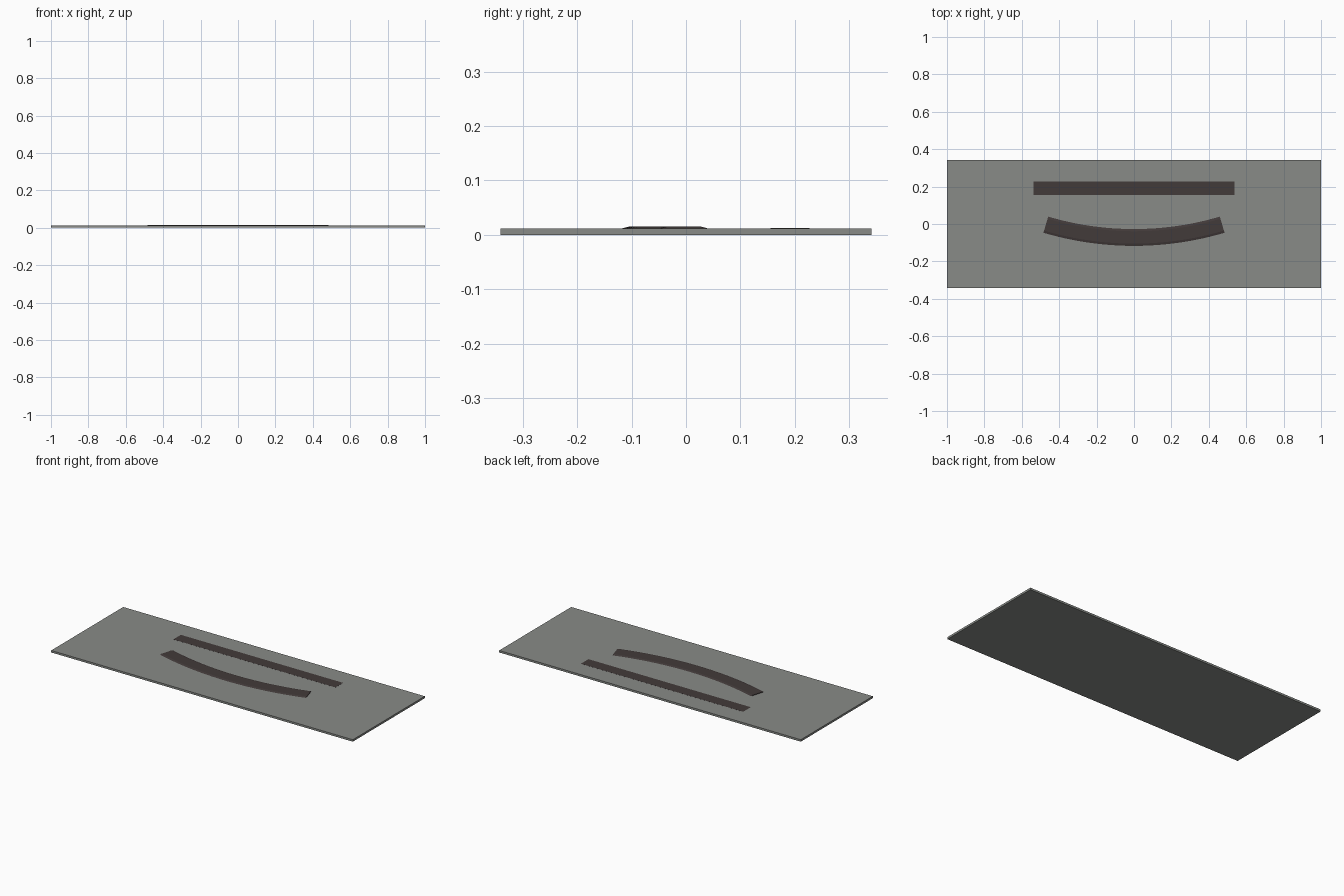
import bpy, bmesh, math

if "Cube" in bpy.data.objects:
    bpy.data.objects.remove(bpy.data.objects["Cube"])


def material(name, rgb):
    m = bpy.data.materials.new(name)
    m.diffuse_color = (*rgb, 1)
    m.use_nodes = True
    m.node_tree.nodes["Principled BSDF"].inputs["Base Color"].default_value = m.diffuse_color
    return m


GREY = material("plate grey", (0.25, 0.26, 0.245))
DARK = material("dark brown", (0.055, 0.043, 0.042))


def finish(name, bm, mat):
    bmesh.ops.recalc_face_normals(bm, faces=bm.faces)
    me = bpy.data.meshes.new(name)
    bm.to_mesh(me)
    bm.free()
    me.materials.append(mat)
    ob = bpy.data.objects.new(name, me)
    bpy.context.collection.objects.link(ob)
    return ob


def box(name, x, y0, y1, z0, z1, mat):
    bm = bmesh.new()
    bmesh.ops.create_cube(bm, size=1)
    for v in bm.verts:
        v.co = (2 * x * v.co.x,
                y1 if v.co.y > 0 else y0,
                z1 if v.co.z > 0 else z0)
    return finish(name, bm, mat)


TOP = 0.012

# flat base plate
box("base_plate", 1.0, -0.341, 0.341, 0, TOP, GREY)

# straight inlay, practically flush with the plate
box("straight_inlay", 0.538, 0.155, 0.227, 0.008, TOP + 0.0003, DARK)

# curved handle strip: chamfered section swept along an arc
R_MID, CENTRE_Y, HALF = 1.66, 1.588, math.radians(16.5)
SECTION = [(-0.045, 0.010), (-0.045, TOP), (-0.033, 0.0152),
           (0.033, 0.0152), (0.045, TOP), (0.045, 0.010)]
STEPS = 24

bm = bmesh.new()
rings = []
for i in range(STEPS + 1):
    a = HALF * (2 * i / STEPS - 1)
    rings.append([bm.verts.new(((R_MID + r) * math.sin(a),
                                CENTRE_Y - (R_MID + r) * math.cos(a), z))
                  for r, z in SECTION])
n = len(SECTION)
for p, q in zip(rings, rings[1:]):
    for k in range(n):
        bm.faces.new((p[k], p[(k + 1) % n], q[(k + 1) % n], q[k]))
bm.faces.new(rings[0])
bm.faces.new(rings[-1])
finish("curved_strip", bm, DARK)
